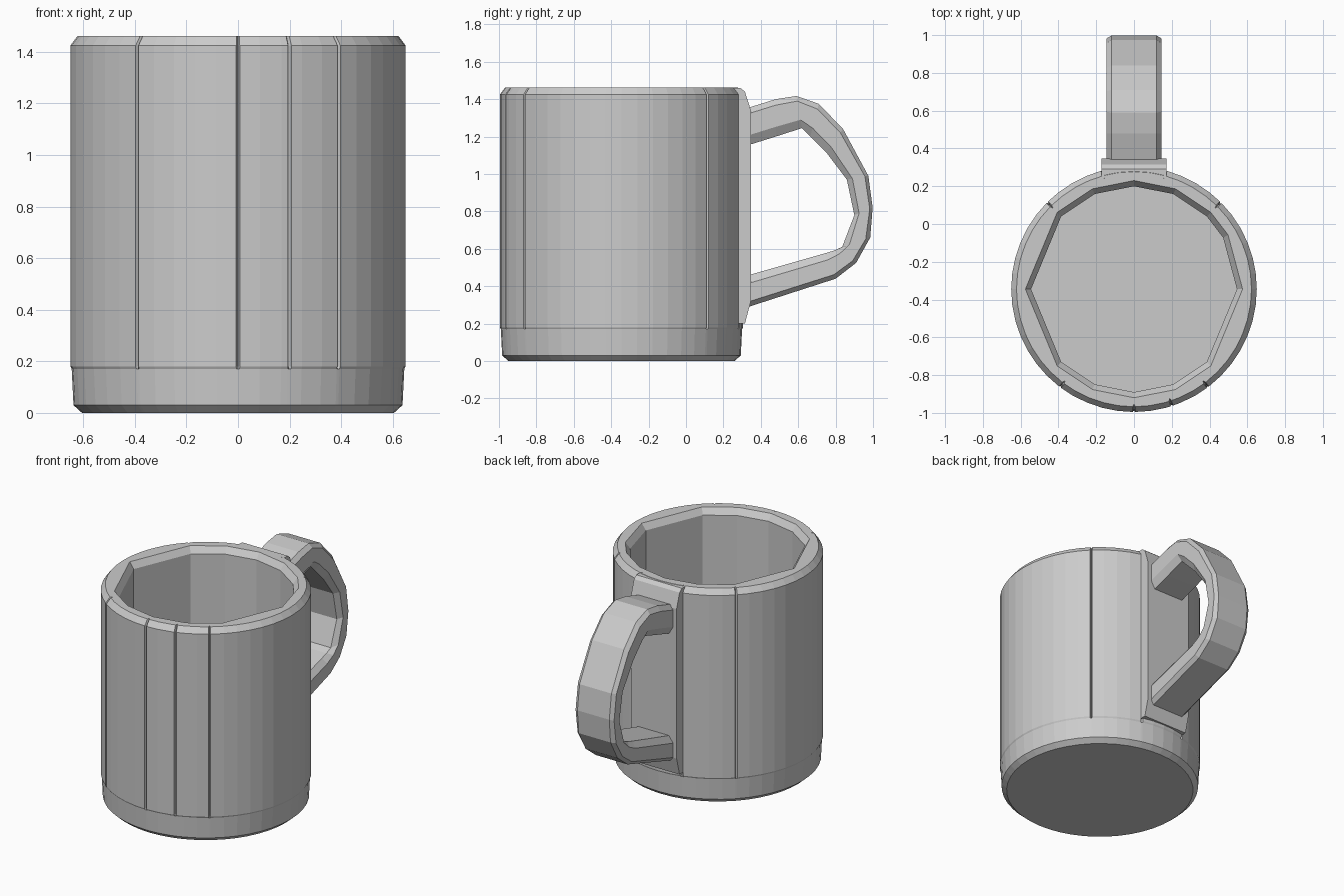
import bpy, bmesh
from math import sin, cos, radians, pi

if "Cube" in bpy.data.objects:
    bpy.data.objects.remove(bpy.data.objects["Cube"])

CY = -0.345          # cup axis in y
INNER = [0, 30, 45, 67.5, 90, 112.5, 135, 180, 225, 247.5, 270, 292.5, 315, 360]
SEAMS = [45, 75, 105, 135, 233, 270, 288, 307]


def finish(name, bm):
    bmesh.ops.recalc_face_normals(bm, faces=bm.faces[:])
    me = bpy.data.meshes.new(name)
    bm.to_mesh(me)
    bm.free()
    ob = bpy.data.objects.new(name, me)
    bpy.context.collection.objects.link(ob)
    return ob


def skin(name, rings):
    """Join equal-length closed rings of points with quads and cap both ends."""
    bm = bmesh.new()
    loops = [[bm.verts.new(p) for p in r] for r in rings]
    for a, b in zip(loops, loops[1:]):
        for i in range(len(a)):
            j = (i + 1) % len(a)
            bm.faces.new((a[i], a[j], b[j], b[i]))
    bm.faces.new(loops[0])
    bm.faces.new(loops[-1])
    return finish(name, bm)


def facet(a):
    """Scale that puts a point at angle a on the many-sided inner wall."""
    for lo, hi in zip(INNER, INNER[1:]):
        if lo <= a <= hi:
            return cos(radians(hi - lo) / 2) / cos(radians(a - (lo + hi) / 2))
    return 1


# Angles around the cup, with a narrow dip at each panel seam
angles = {a * 7.5: 0 for a in range(48)}
for s in SEAMS:
    for k in list(angles):
        if abs(k - s) < 1.2:
            del angles[k]
    angles.update({s - 0.6: 0, s: 1, s + 0.6: 0})
angles = sorted(angles.items())

# Cup wall, rim and floor: radius, height, inner wall?, seam depth
profile = [(0.605, 0, 0, 0), (0.638, 0.03, 0, 0), (0.645, 0.17, 0, 0),
           (0.65, 0.18, 0, 0.02), (0.65, 1.425, 0, 0.02), (0.622, 1.462, 0, 0.015),
           (0.575, 1.462, 1, 0), (0.545, 1.42, 1, 0), (0.545, 0.17, 1, 0)]
rings = []
for r, z, inside, depth in profile:
    ring = []
    for a, dip in angles:
        rr = r * (facet(a) if inside else 1) - dip * depth
        t = radians(a)
        ring.append((rr * cos(t), CY + rr * sin(t), z))
    rings.append(ring)
skin("mug_body", rings)

# Raised strip on the wall where the handle joins
strip = [(0.24, 0.20), (0.315, 0.20), (0.347, 0.32), (0.347, 1.34),
         (0.315, 1.44), (0.29, 1.46), (0.24, 1.46)]
skin("handle_mount", [[(x, y, z) for y, z in strip] for x in (-0.172, 0.172)])

# Handle: outer and inner points in y, z, swept with a chamfered section
stations = [((0.32, 1.35), (0.32, 1.15)), ((0.48, 1.40), (0.48, 1.20)),
            ((0.59, 1.417), (0.62, 1.245)), ((0.71, 1.375), (0.665, 1.20)),
            ((0.84, 1.24), (0.75, 1.115)), ((0.975, 0.99), (0.86, 0.97)),
            ((0.998, 0.82), (0.90, 0.78)), ((0.985, 0.66), (0.835, 0.61)),
            ((0.91, 0.525), (0.79, 0.59)), ((0.80, 0.44), (0.74, 0.575)),
            ((0.32, 0.285), (0.32, 0.455))]
section = [(-0.12, 0), (0.12, 0), (0.145, 0.16), (0.145, 0.74),
           (0.115, 1), (-0.115, 1), (-0.145, 0.74), (-0.145, 0.16)]
skin("handle", [[(x, o[0] + (i[0] - o[0]) * t, o[1] + (i[1] - o[1]) * t)
                 for x, t in section] for o, i in stations])
